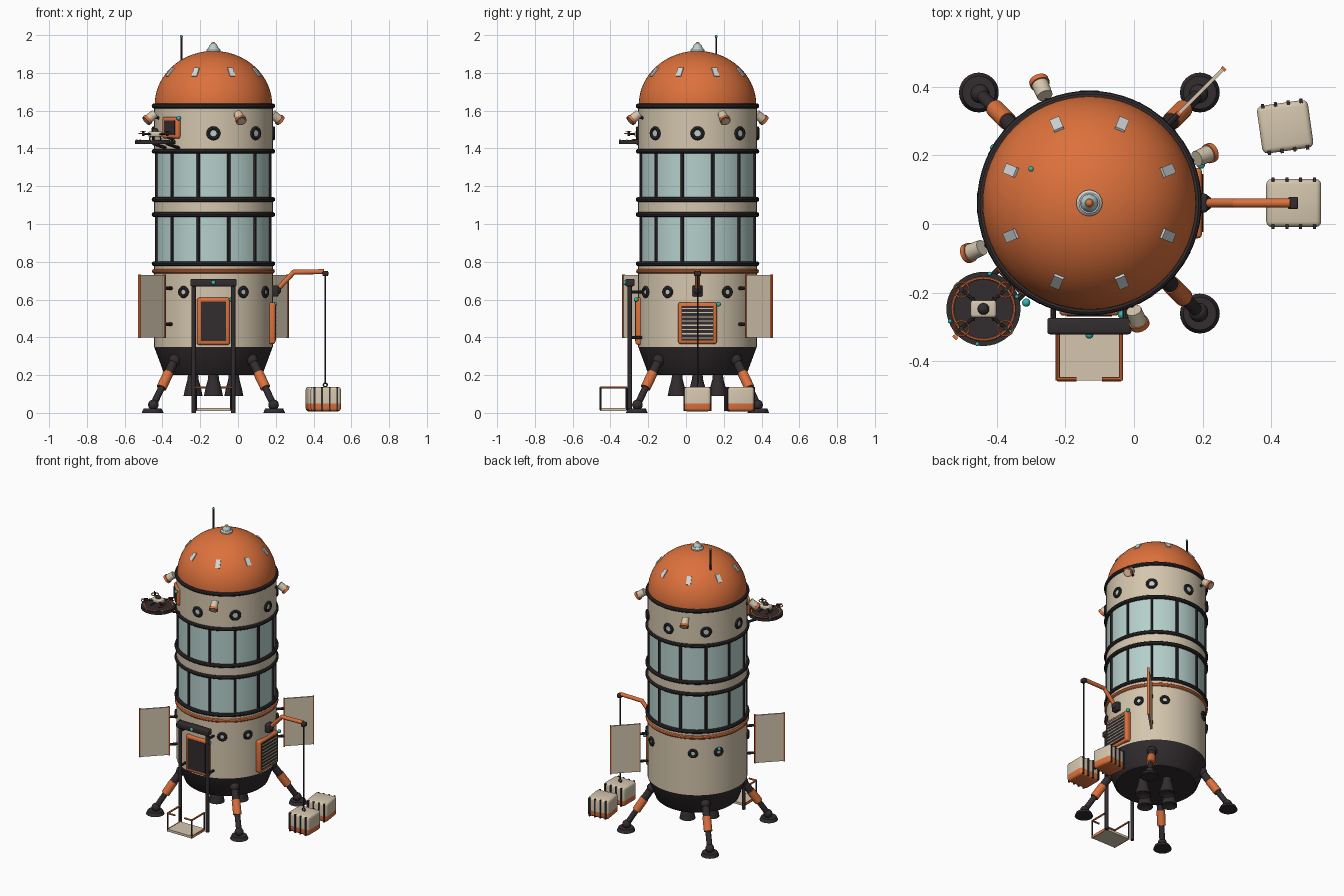
import bpy, bmesh, math
from mathutils import Vector, Matrix

if "Cube" in bpy.data.objects:
    bpy.data.objects.remove(bpy.data.objects["Cube"])

CX, CY = -0.13, 0.061  # tower axis


def mat(name, rgb):
    m = bpy.data.materials.new(name)
    m.diffuse_color = (*rgb, 1)
    m.use_nodes = True
    m.node_tree.nodes["Principled BSDF"].inputs["Base Color"].default_value = m.diffuse_color
    return m


ORANGE = mat("burnt_orange", (0.72, 0.165, 0.045))
BEIGE = mat("warm_beige", (0.66, 0.565, 0.42))
DARK = mat("charcoal", (0.032, 0.025, 0.027))
GLASS = mat("pale_glass", (0.46, 0.63, 0.60))
WHITE = mat("light_grey", (0.66, 0.69, 0.70))
TEAL = mat("teal_light", (0.03, 0.48, 0.45))


def finish(name, bm, m, smooth=True):
    bmesh.ops.recalc_face_normals(bm, faces=bm.faces)
    me = bpy.data.meshes.new(name)
    bm.to_mesh(me)
    bm.free()
    ob = bpy.data.objects.new(name, me)
    bpy.context.collection.objects.link(ob)
    me.materials.append(m)
    if smooth:
        bpy.ops.object.select_all(action='DESELECT')
        ob.select_set(True)
        bpy.context.view_layer.objects.active = ob
        bpy.ops.object.shade_smooth_by_angle(angle=math.radians(35))
    return ob


def P(az, r, z, t=0.0):
    """Point at azimuth (degrees), radius, height and tangential offset from the tower axis."""
    a = math.radians(az)
    return Vector((CX + r * math.cos(a) - t * math.sin(a), CY + r * math.sin(a) + t * math.cos(a), z))


def rod(name, p, q, r1, m, r2=None, seg=16):
    p, q = Vector(p), Vector(q)
    d = q - p
    bm = bmesh.new()
    M = Matrix.Translation((p + q) / 2) @ d.to_track_quat('Z', 'Y').to_matrix().to_4x4()
    bmesh.ops.create_cone(bm, cap_ends=True, segments=seg, radius1=r1,
                          radius2=r1 if r2 is None else r2, depth=d.length, matrix=M)
    return finish(name, bm, m)


def box(name, c, size, m, az=0, bevel=0.0, tilt=0):
    bm = bmesh.new()
    bmesh.ops.create_cube(bm, size=1, matrix=Matrix.Diagonal((*size, 1)))
    if bevel:
        bmesh.ops.bevel(bm, geom=bm.edges[:], offset=bevel, segments=3, profile=0.5, affect='EDGES')
    bm.transform(Matrix.Translation(c) @ Matrix.Rotation(math.radians(az), 4, 'Z')
                 @ Matrix.Rotation(math.radians(tilt), 4, 'Y'))
    return finish(name, bm, m, bevel > 0)


def ball(name, c, r, m):
    bm = bmesh.new()
    bmesh.ops.create_uvsphere(bm, u_segments=16, v_segments=10, radius=r, matrix=Matrix.Translation(c))
    return finish(name, bm, m)


def lathe(name, prof, m, c=(CX, CY, 0), seg=64, axis=(0, 0, 1), closed=False):
    """Spin a (radius, height) profile around an axis."""
    bm = bmesh.new()
    vs = [bm.verts.new((r, 0, z)) for r, z in prof]
    es = [bm.edges.new(e) for e in zip(vs, vs[1:] + ([vs[0]] if closed else []))]
    bmesh.ops.spin(bm, geom=vs + es, cent=(0, 0, 0), axis=(0, 0, 1), angle=math.tau, steps=seg)
    bmesh.ops.remove_doubles(bm, verts=bm.verts, dist=1e-5)
    bm.transform(Matrix.Translation(c) @ Vector(axis).to_track_quat('Z', 'Y').to_matrix().to_4x4())
    return finish(name, bm, m)


def ring(name, c, R, r, m, axis=(0, 0, 1), seg=64, n=10):
    prof = [(R + r * math.cos(math.tau * i / n), r * math.sin(math.tau * i / n)) for i in range(n)]
    return lathe(name, prof, m, c, seg, axis, True)


# Hull sections
lathe("engine_skirt", [(0, .2), (.25, .2), (.262, .21), (.314, .35), (0, .35)], DARK)
lathe("lower_hull", [(.314, .35), (.314, .79), (0, .79)], BEIGE)
lathe("middle_band", [(0, 1.05), (.314, 1.05), (.314, 1.13), (0, 1.13)], BEIGE)
lathe("upper_hull", [(0, 1.385), (.314, 1.385), (.314, 1.63), (0, 1.63)], BEIGE)
DOME = [(.311 * math.cos(a), 1.63 + .286 * math.sin(a)) for a in [math.pi / 2 * i / 18 for i in range(19)]]
lathe("dome", DOME, ORANGE)
for z0, z1 in ((.79, 1.05), (1.13, 1.385)):
    lathe("glass_band", [(.308, z0), (.308, z1)], GLASS)
    for k in range(12):
        rod("mullion", P(15 + 30 * k, .31, z0), P(15 + 30 * k, .31, z1), .009, DARK, seg=8)
for z in (.79, 1.05, 1.13, 1.385, 1.625):
    ring("hull_ring", (CX, CY, z), .314, .013, DARK)
ring("orange_hull_ring", (CX, CY, .75), .312, .013, ORANGE)

# Dome plates, cap and antenna
for k in range(8):
    box("dome_plate", P(22.5 + 45 * k, .248, 1.804), (.008, .03, .055), WHITE, 22.5 + 45 * k, tilt=-37)
lathe("cap_base", [(.038, 1.9), (.038, 1.922), (.03, 1.93), (0, 1.93)], WHITE, seg=24)
lathe("cap_lamp", [(.027, 1.925), (.024, 1.942), (.013, 1.954), (0, 1.956)], GLASS, seg=24)
ball("cap_tip", (CX, CY, 1.952), .012, ORANGE)
rod("antenna", (-.30, .16, 1.83), (-.30, .16, 1.99), .005, DARK, seg=8)
ball("antenna_light", (-.30, .16, 1.992), .008, TEAL)


# Portholes
def porthole(az, z, R):
    a = P(az, 1, 0) - P(az, 0, 0)
    ring("porthole_rim", P(az, .317, z), R, .01, DARK, a, 24, 8)
    rod("porthole_glass", P(az, .30, z), P(az, .319, z), R, GLASS, seg=24)


for k in range(8):
    porthole(45 * k, 1.48, .027)
for az in (30, 60, 120, 150, 210, 240, 300, 330):
    porthole(az, .64, .022)

# Floodlights
for k in range(4):
    az = 22.5 + 90 * k
    rod("lamp_bracket", P(az, .30, 1.56), P(az, .355, 1.568), .008, DARK, seg=8)
    rod("lamp_body", P(az, .338, 1.583), P(az, .376, 1.553), .023, BEIGE, .025)
    rod("lamp_rim", P(az, .374, 1.555), P(az, .386, 1.545), .029, ORANGE)
    rod("lamp_lens", P(az, .380, 1.55), P(az, .388, 1.543), .021, BEIGE)

# Landing legs and engine nozzles
for k in range(4):
    az = 45 + 90 * k

    def L(t):
        return P(az, .455 - .165 * t, .035 + .245 * t)
    rod("foot_pad", P(az, .455, 0), P(az, .455, .022), .058, DARK, .048, 24)
    ball("ankle", L(.03), .028, DARK)
    rod("lower_leg", L(0), L(.5), .018, DARK)
    rod("leg_sleeve", L(.4), L(.72), .027, ORANGE)
    rod("upper_leg", L(.68), L(1.05), .024, DARK)
    ball("hip_joint", L(1), .032, DARK)
    lathe("nozzle", [(0, .12), (.042, .095), (.05, .09), (.042, .13), (.03, .175), (.026, .21)],
          DARK, P(90 * k, .108, 0), 24)

# Radial panels
for az in (45, 225):
    box("radiator_panel", P(az, .46, .565), (.18, .01, .33), BEIGE, az)
    for r in (.367, .553):
        box("panel_edge", P(az, r, .565), (.008, .015, .335), ORANGE, az)
    for z in (.47, .66):
        rod("panel_strut", P(az, .30, z), P(az, .368, z), .009, DARK, seg=8)


# Doors
def door(name, az, z, w, h, b):
    box(name + "_frame", P(az, .308, z), (.04, w, h), ORANGE, az, .012)
    box(name + "_panel", P(az, .326, z), (.009, w - 2 * b, h - 2 * b), DARK, az)


door("front_door", 270, .485, .175, .25, .021)
door("cargo_hatch", 0, .475, .205, .22, .018)
door("upper_hatch", 225, 1.51, .12, .115, .02)
for i in range(8):
    box("hatch_slat", P(0, .331, .397 + i * .0223), (.006, .165, .006), BEIGE)
for p in (P(270, .325, .60, .095), P(0, .325, .575, .112), P(225, .335, 1.56, .075), P(150, .32, .66)):
    ball("status_light", p, .012, TEAL)

# Lift gantry
for x in (-.235, -.025):
    rod("gantry_post", (x, -.297, 0), (x, -.297, .69), .012, DARK)
    for z in (.4, .64):
        rod("gantry_brace", (x, -.297, z), (x, -.2, z), .008, DARK, seg=8)
box("gantry_beam", (-.13, -.297, .69), (.245, .048, .04), DARK, bevel=.008)
ball("gantry_light", (-.13, -.322, .69), .012, TEAL)
box("lift_platform", (-.13, -.385, .018), (.19, .14, .016), BEIGE)
for s in (-1, 1):
    x = -.13 + .092 * s
    for y in (-.452, -.315):
        rod("rail_post", (x, y, .015), (x, y, .135), .005, DARK, seg=8)
    rod("side_rail", (x, -.455, .135), (x, -.312, .135), .006, ORANGE, seg=8)
    rod("front_rail", (x, -.452, .135), (x - .055 * s, -.452, .135), .006, ORANGE, seg=8)
    box("platform_edge", (x, -.385, .018), (.006, .142, .018), ORANGE)

# Cargo crane
box("crane_mount", (.195, CY, .645), (.04, .055, .06), DARK, bevel=.01)
arm = [(.205, CY, .65), (.295, CY, .745), (.455, CY, .748)]
for p, q in zip(arm, arm[1:]):
    rod("crane_arm", p, q, .013, ORANGE)
ball("crane_elbow", arm[1], .0135, ORANGE)
ball("crane_shoulder", arm[0], .024, DARK)
box("crane_pulley", (.463, CY, .738), (.03, .036, .026), DARK, bevel=.006)
rod("crane_cable", (.462, CY, .155), (.462, CY, .735), .004, DARK, seg=8)
ring("cable_hook", (.462, CY, .148), .01, .004, DARK, (0, 1, 0), 16, 6)


# Crates: orange below a cut line, strapped on two sides
def crate(x, y, az, w, d):
    bm = bmesh.new()
    bmesh.ops.create_cube(bm, size=1, matrix=Matrix.Diagonal((w, d, .13, 1)))
    bmesh.ops.bevel(bm, geom=bm.edges[:], offset=.016, segments=3, profile=.5, affect='EDGES')
    bmesh.ops.bisect_plane(bm, geom=bm.verts[:] + bm.edges[:] + bm.faces[:],
                           plane_co=(0, 0, -.023), plane_no=(0, 0, 1))
    for f in bm.faces:
        f.material_index = int(f.calc_center_median().z < -.023)
    M = Matrix.Translation((x, y, .073)) @ Matrix.Rotation(math.radians(az), 4, 'Z')
    bm.transform(M)
    finish("crate", bm, BEIGE).data.materials.append(ORANGE)
    for i in range(4):
        for s in (-1, 1):
            c = M @ Vector(((i - 1.5) * w * .25, s * (d / 2 - .004), 0))
            box("crate_strap", c, (.009, .018, .126), DARK, az)


crate(.465, CY, 0, .16, .14)
crate(.44, .283, 8, .15, .14)

# Drone pad
pad = P(225, .436, 0)
rod("drone_pad", pad + Vector((0, 0, 1.423)), pad + Vector((0, 0, 1.442)), .108, DARK, seg=40)
ring("pad_ring", pad + Vector((0, 0, 1.442)), .09, .004, ORANGE, seg=40, n=6)
for t in (-.05, .05):
    rod("pad_strut", P(225, .30, 1.40, t), P(225, .40, 1.426, t), .009, DARK, seg=8)
for k in range(6):
    a = math.radians(20 + 60 * k)
    ball("pad_light", pad + Vector((.104 * math.cos(a), .104 * math.sin(a), 1.442)), .006, TEAL)

# Drone
box("drone_body", pad + Vector((0, 0, 1.476)), (.075, .05, .028), BEIGE, bevel=.008)
ball("drone_sensor", pad + Vector((0, 0, 1.492)), .017, DARK)
for sx in (-1, 1):
    rod("drone_skid", pad + Vector((.03 * sx, -.035, 1.446)), pad + Vector((.03 * sx, .035, 1.446)), .004, DARK, seg=8)
    rod("skid_leg", pad + Vector((.03 * sx, 0, 1.446)), pad + Vector((.025 * sx, 0, 1.47)), .004, DARK, seg=8)
    for sy in (-1, 1):
        h = pad + Vector((.064 * sx, .056 * sy, 1.478))
        up = Vector((0, 0, .012))
        rod("drone_arm", pad + Vector((0, 0, 1.474)), h, .005, DARK, seg=8)
        rod("rotor_hub", h - up, h + up, .007, DARK, seg=10)
        ring("rotor_guard", h, .022, .003, ORANGE, seg=20, n=6)
        box("rotor_blade", h + up, (.04, .005, .003), DARK, 45 * sx * sy)
